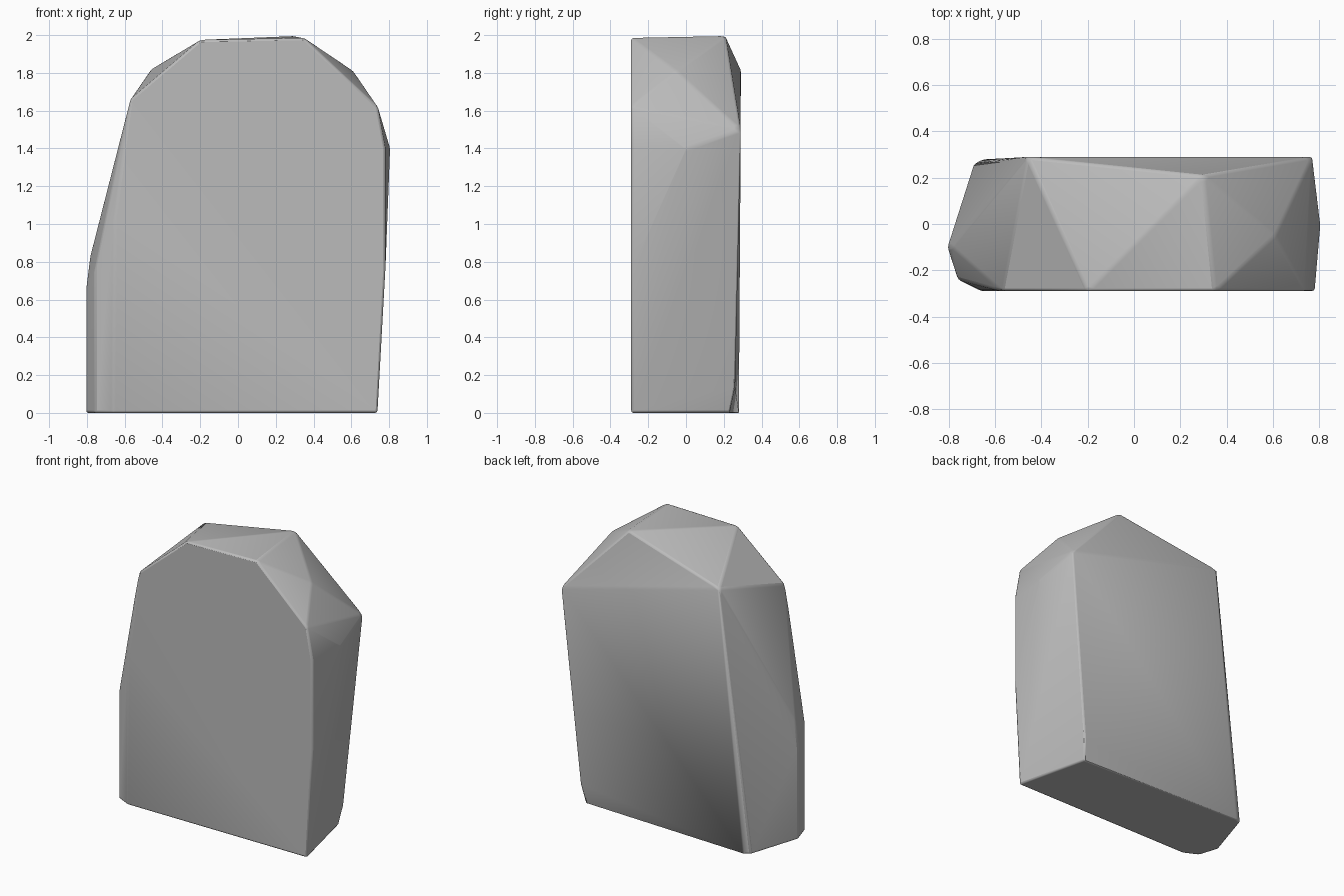
import bpy
import bmesh
import math

default_cube = bpy.data.objects.get("Cube")
if default_cube:
    bpy.data.objects.remove(default_cube, do_unlink=True)


def make_material(name, colour):
    """Create a flat material that matches in viewport and render."""
    material = bpy.data.materials.new(name)
    material.use_nodes = True
    material.diffuse_color = colour
    shader = material.node_tree.nodes["Principled BSDF"]
    shader.inputs["Base Color"].default_value = colour
    shader.inputs["Roughness"].default_value = 0.9
    return material


def make_hull(name, points, material):
    """Wrap the corner points in a convex skin and merge nearly flat facets."""
    mesh = bpy.data.meshes.new(name)
    builder = bmesh.new()
    for point in points:
        builder.verts.new(point)
    result = bmesh.ops.convex_hull(builder, input=builder.verts)
    loose = {item for item in result["geom_interior"] + result["geom_unused"]
             if isinstance(item, bmesh.types.BMVert)}
    bmesh.ops.delete(builder, geom=list(loose), context="VERTS")
    bmesh.ops.dissolve_limit(builder, angle_limit=math.radians(2),
                             verts=builder.verts, edges=builder.edges)
    bmesh.ops.recalc_face_normals(builder, faces=builder.faces)
    builder.to_mesh(mesh)
    builder.free()
    mesh.materials.append(material)
    stone = bpy.data.objects.new(name, mesh)
    bpy.context.collection.objects.link(stone)
    return stone


# Flat front slab outline, as x and z
front_y = -0.29
front_outline = [(0.74, 0), (0.78, 0.75), (0.78, 1.4), (0.74, 1.62),
                 (0.35, 1.985), (-0.2, 1.975), (-0.57, 1.66),
                 (-0.65, 1.05), (-0.66, 0)]
corners = [(x, front_y, z) for x, z in front_outline]

# Tall back face, leaning outward to the left
corners += [(0.62, 0.23, 0), (0.64, 0.26, 0.14), (0.77, 0.29, 1.5),
            (-0.46, 0.29, 1.82), (-0.65, 0.28, 0)]

# Crown, sloping down behind its ridge
corners += [(0.3, 0.21, 1.995), (0.61, -0.05, 1.81)]

# Bulging left side
corners += [(0.805, 0, 1.4)]

# Rounded right side, upright below and tapering above
for x, y, top in [(-0.76, -0.24, 0.74), (-0.805, -0.1, 0.66)]:
    corners += [(x, y, 0), (x, y, top)]
corners += [(-0.785, -0.1, 0.82), (-0.69, 0.26, 0)]

stone_grey = make_material("stone grey", (0.5, 0.5, 0.5, 1))
stone = make_hull("standing_stone", corners, stone_grey)

# Worn, softened edges
bevel = stone.modifiers.new("worn edges", "BEVEL")
bevel.width = 0.012
bevel.segments = 2
bevel.limit_method = "ANGLE"
bevel.angle_limit = math.radians(12)

# Smooth shading across the shallow facets
bpy.context.view_layer.objects.active = stone
stone.select_set(True)
bpy.ops.object.shade_smooth_by_angle(angle=math.radians(30))
